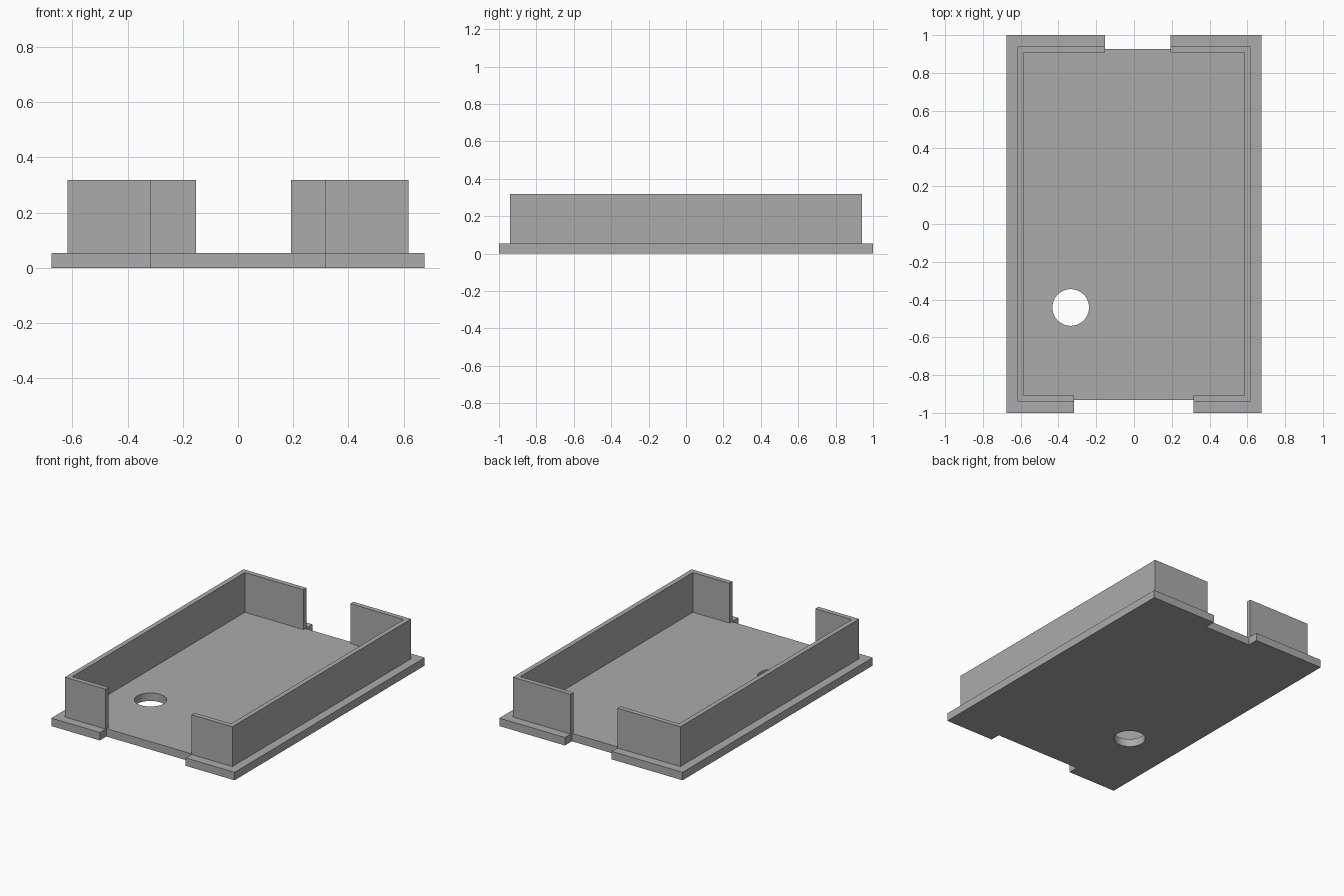
import bpy, bmesh
from math import radians

if "Cube" in bpy.data.objects:
    bpy.data.objects.remove(bpy.data.objects["Cube"], do_unlink=True)

GREY = (0.41, 0.41, 0.41, 1)
grey = bpy.data.materials.new("plain grey")
grey.use_nodes = True
grey.diffuse_color = GREY
grey.node_tree.nodes["Principled BSDF"].inputs["Base Color"].default_value = GREY

HALF_X, HALF_Y, PLATE_Z, TOP_Z = 0.675, 1.0, 0.053, 0.318
WALL_X, WALL_Y, THICK = 0.617, 0.94, 0.032
FRONT_GAP, BACK_GAP = (-0.317, 0.315), (-0.153, 0.192)
FRONT_NOTCH, BACK_NOTCH = -0.932, 0.927


def prism(name, outline, z0, z1):
    """Extrude a closed counter-clockwise outline from z0 to z1."""
    bm = bmesh.new()
    face = bm.faces.new([bm.verts.new((x, y, z0)) for x, y in outline])
    top = bmesh.ops.extrude_face_region(bm, geom=[face])["geom"]
    verts = [v for v in top if isinstance(v, bmesh.types.BMVert)]
    bmesh.ops.translate(bm, verts=verts, vec=(0, 0, z1 - z0))
    bmesh.ops.recalc_face_normals(bm, faces=bm.faces)
    mesh = bpy.data.meshes.new(name)
    bm.to_mesh(mesh)
    bm.free()
    mesh.materials.append(grey)
    obj = bpy.data.objects.new(name, mesh)
    bpy.context.collection.objects.link(obj)
    return obj


# Base plate with a notch in the front and back edges
(fl, fr), (bl, br) = FRONT_GAP, BACK_GAP
base = prism("base_plate", [
    (-HALF_X, -HALF_Y), (fl, -HALF_Y), (fl, FRONT_NOTCH), (fr, FRONT_NOTCH),
    (fr, -HALF_Y), (HALF_X, -HALF_Y), (HALF_X, HALF_Y), (br, HALF_Y),
    (br, BACK_NOTCH), (bl, BACK_NOTCH), (bl, HALF_Y), (-HALF_X, HALF_Y)], 0, PLATE_Z)

# Round hole through the plate
bpy.ops.mesh.primitive_cylinder_add(vertices=64, radius=0.097, depth=0.4,
                                    location=(-0.335, -0.442, 0))
cutter = bpy.context.object
cutter.name = "hole_cutter"
cutter.data.materials.append(grey)
hole = base.modifiers.new("round hole", "BOOLEAN")
hole.operation, hole.object, hole.solver = "DIFFERENCE", cutter, "EXACT"
bpy.context.view_layer.objects.active = base
bpy.ops.object.select_all(action="DESELECT")
base.select_set(True)
bpy.ops.object.modifier_apply(modifier=hole.name)
bpy.data.objects.remove(cutter, do_unlink=True)
bpy.ops.object.shade_smooth_by_angle(angle=radians(30))

# Upright walls: each side returns along the front and back up to the gaps
for name, s, front_x, back_x in (("right_wall", -1, fl, bl), ("left_wall", 1, fr, br)):
    ox, ix, iy = s * WALL_X, s * (WALL_X - THICK), WALL_Y - THICK
    prism(name, [
        (front_x, -WALL_Y), (ox, -WALL_Y), (ox, WALL_Y), (back_x, WALL_Y),
        (back_x, iy), (ix, iy), (ix, -iy), (front_x, -iy)], PLATE_Z, TOP_Z)
    # Ends of the return walls that stand over the notches keep flush with them
